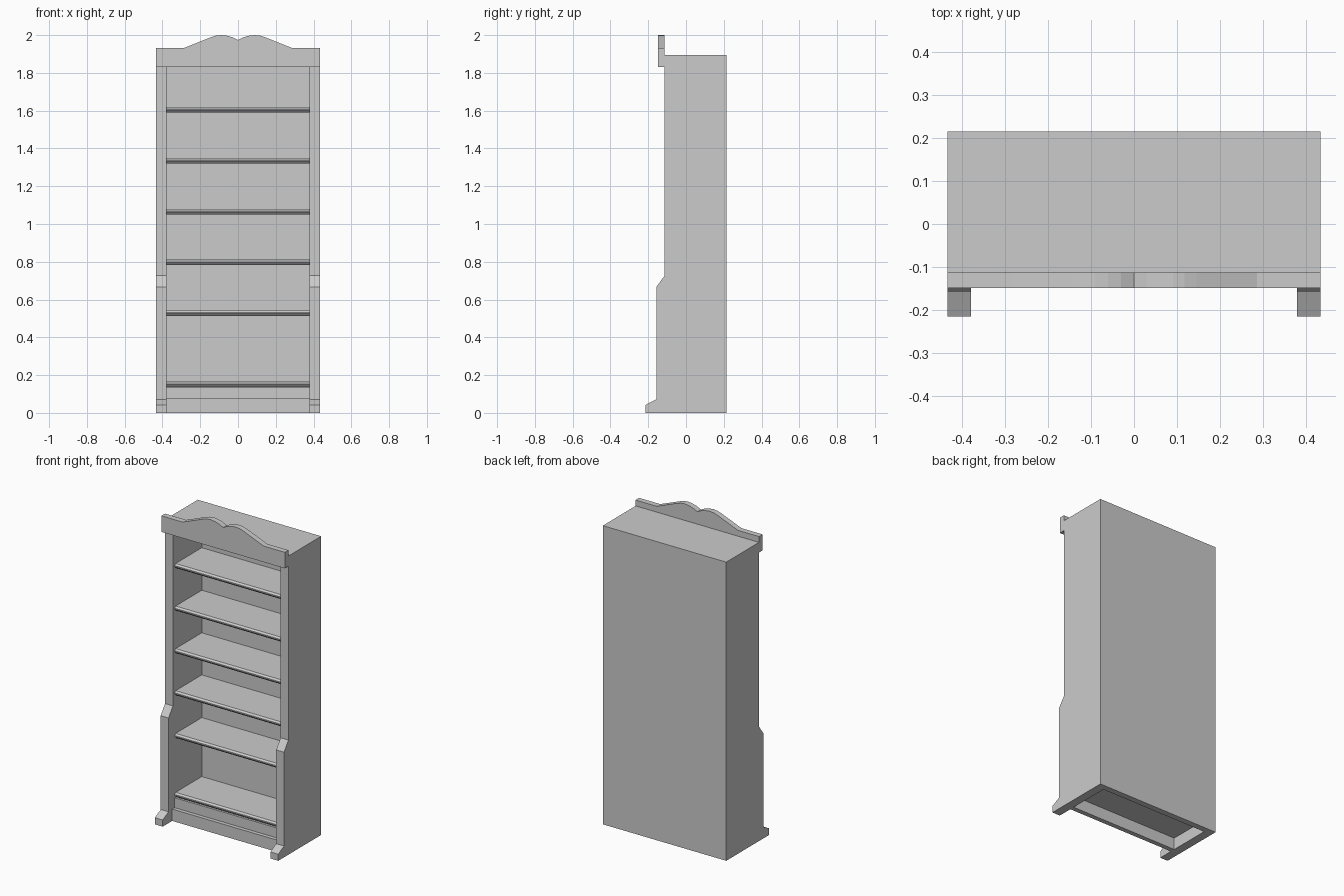
import bpy
import bmesh
from mathutils import Vector

if "Cube" in bpy.data.objects:
    bpy.data.objects.remove(bpy.data.objects["Cube"])

W, INNER = 0.433, 0.378       # outer and inner half widths
BACK = 0.215                  # rear plane
BACK_IN = 0.177               # inner face of the back panel


def prism(name, outline, axis, lo, hi):
    """Extrude a 2D outline along 'x' (outline is y,z) or 'y' (outline is x,z)."""
    bm = bmesh.new()
    place = (lambda p: (lo, p[0], p[1])) if axis == 'x' else (lambda p: (p[0], lo, p[1]))
    face = bm.faces.new([bm.verts.new(place(p)) for p in outline])
    out = bmesh.ops.extrude_face_region(bm, geom=[face])
    step = Vector((hi - lo, 0, 0)) if axis == 'x' else Vector((0, hi - lo, 0))
    verts = [g for g in out['geom'] if isinstance(g, bmesh.types.BMVert)]
    bmesh.ops.translate(bm, verts=verts, vec=step)
    bmesh.ops.recalc_face_normals(bm, faces=bm.faces)
    mesh = bpy.data.meshes.new(name)
    bm.to_mesh(mesh)
    bm.free()
    obj = bpy.data.objects.new(name, mesh)
    bpy.context.collection.objects.link(obj)
    return obj


def board(name, half_width, y0, y1, z0, z1):
    return prism(name, [(y0, z0), (y1, z0), (y1, z1), (y0, z1)], 'x', -half_width, half_width)


# Side panels with stepped front and projecting foot
side = [(BACK, 0), (BACK, 1.895), (-0.113, 1.895), (-0.113, 0.727),
        (-0.157, 0.667), (-0.157, 0.072), (-0.215, 0.042), (-0.215, 0)]
prism("side_panel_right", side, 'x', INNER, W)
prism("side_panel_left", side, 'x', -W, -INNER)

# Back and top of the case
board("back_panel", INNER, BACK_IN, BACK, 0, 1.895)
board("top_panel", INNER, -0.113, BACK_IN, 1.835, 1.895)

# Double-humped header board
right = [(W, 1.932), (0.285, 1.932), (0.145, 1.988), (0.117, 1.997),
         (0.09, 2.0), (0.06, 1.997), (0.03, 1.989)]
crest = right + [(0, 1.974)] + [(-x, z) for x, z in reversed(right)]
prism("header", [(-W, 1.83), (W, 1.83)] + crest, 'y', -0.149, -0.113)

# Shelves with a chamfered nosing
for i, z in enumerate((0.168, 0.542, 0.813, 1.08, 1.35, 1.62)):
    nosing = [(BACK_IN, z - 0.03), (BACK_IN, z), (-0.085, z), (-0.095, z - 0.010),
              (-0.095, z - 0.017), (-0.082, z - 0.03)]
    prism(f"shelf_{i + 1}", nosing, 'x', -INNER, INNER)

# Plinth below the lowest shelf
board("base_riser", INNER, -0.096, BACK_IN, 0.075, 0.138)
board("kick_board", INNER, -0.120, -0.090, 0, 0.075)
